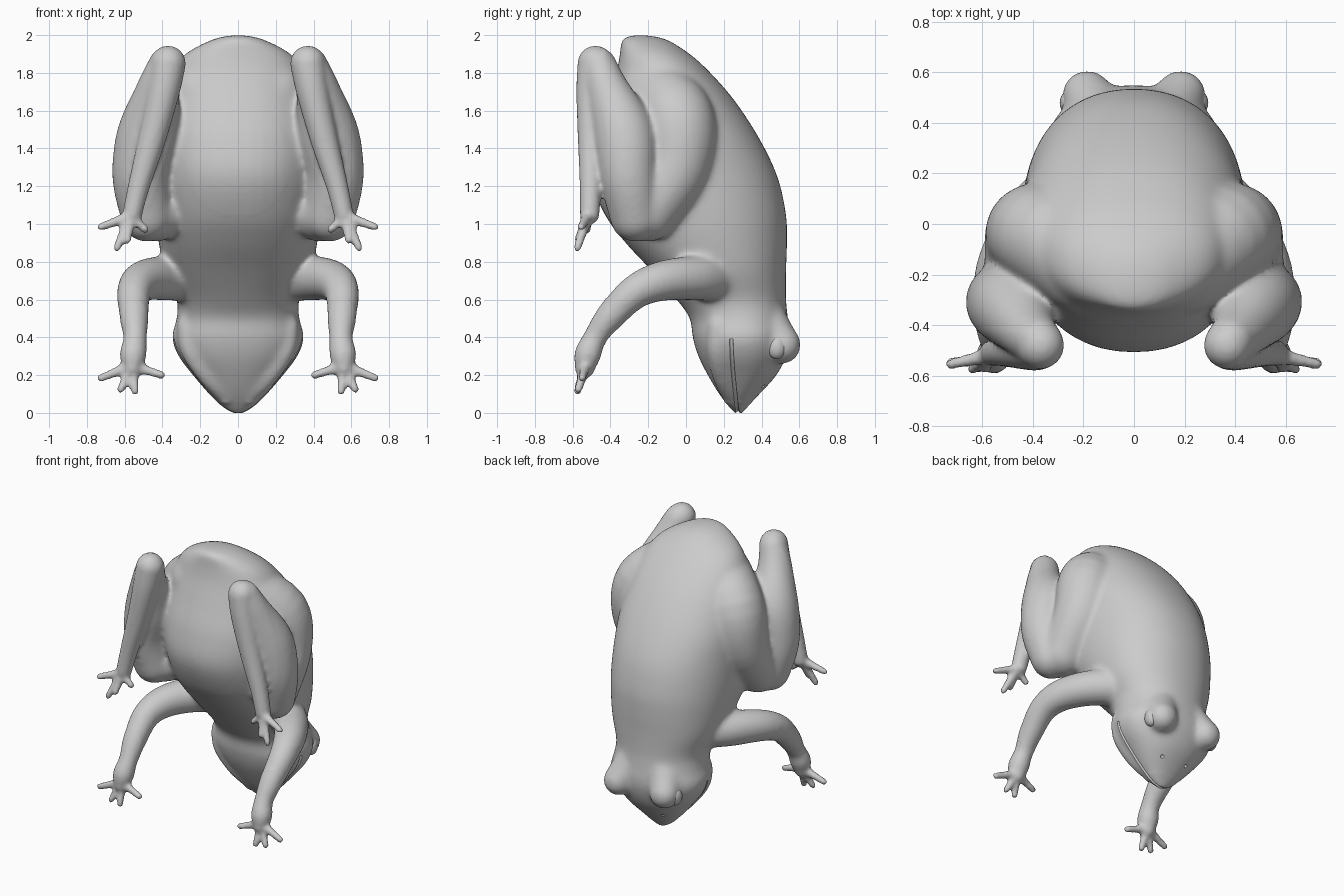
import bpy, bmesh, math
from mathutils import Vector, Matrix
from mathutils.bvhtree import BVHTree

if "Cube" in bpy.data.objects:
    bpy.data.objects.remove(bpy.data.objects["Cube"])

skin = bpy.data.materials.new("grey_skin")
skin.use_nodes = True
skin.diffuse_color = (0.6, 0.6, 0.6, 1)
skin.node_tree.nodes["Principled BSDF"].inputs["Base Color"].default_value = (0.6, 0.6, 0.6, 1)


def smooth_samples(points, steps=5):
    """Catmull-Rom samples through tuples of any length."""
    p = [points[0]] + list(points) + [points[-1]]
    out = []
    for i in range(1, len(p) - 2):
        for s in range(steps):
            t = s / steps
            out.append([0.5 * (2 * b + (c - a) * t + (2 * a - 5 * b + 4 * c - d) * t * t
                               + (3 * b - a - 3 * c + d) * t ** 3)
                        for a, b, c, d in zip(p[i - 1], p[i], p[i + 1], p[i + 2])])
    return out + [list(points[-1])]


def loft(bm, rings):
    loops = [[bm.verts.new(co) for co in ring] for ring in rings]
    n = len(loops[0])
    for a, b in zip(loops, loops[1:]):
        for i in range(n):
            j = (i + 1) % n
            bm.faces.new((a[i], a[j], b[j], b[i]))
    bm.faces.new(loops[0][::-1])
    bm.faces.new(loops[-1])


def ball(bm, centre, radii):
    bmesh.ops.create_uvsphere(bm, u_segments=24, v_segments=14, radius=1,
                              matrix=Matrix.Translation(centre) @ Matrix.Diagonal((*radii, 1)))


def limb(bm, points, side, sides=16, rounded=True):
    """Round tube through (x, y, z, radius) points."""
    pts = smooth_samples([(side * x, y, z, r) for x, y, z, r in points])
    pos = [Vector(p[:3]) for p in pts]
    rings = []
    normal = Vector((1, 0.2, 0.1))
    for i, p in enumerate(pos):
        tangent = (pos[min(i + 1, len(pos) - 1)] - pos[max(i - 1, 0)]).normalized()
        normal = (normal - tangent * normal.dot(tangent)).normalized()
        across = tangent.cross(normal)
        rings.append([p + pts[i][3] * (normal * math.cos(k * math.tau / sides)
                                       + across * math.sin(k * math.tau / sides)) for k in range(sides)])
    loft(bm, rings)
    if rounded:
        for p in (pts[0], pts[-1]):
            ball(bm, p[:3], [p[3]] * 3)


def make_object(name, bm):
    bmesh.ops.recalc_face_normals(bm, faces=bm.faces[:])
    mesh = bpy.data.meshes.new(name)
    bm.to_mesh(mesh)
    bm.free()
    mesh.materials.append(skin)
    ob = bpy.data.objects.new(name, mesh)
    bpy.context.collection.objects.link(ob)
    return ob


def apply_modifiers(ob):
    dep = bpy.context.evaluated_depsgraph_get()
    mesh = bpy.data.meshes.new_from_object(ob.evaluated_get(dep))
    ob.modifiers.clear()
    ob.data = mesh


# Torso and head: height, belly y, back y, half width
sections = [
    (1.999, -.29, -.2, .04), (1.975, -.34, -.1, .14), (1.9, -.35, .02, .28), (1.8, -.37, .13, .36),
    (1.65, -.42, .26, .41), (1.45, -.485, .39, .45), (1.25, -.505, .485, .45), (1.05, -.43, .53, .44),
    (.9, -.32, .535, .42), (.75, -.18, .53, .385), (.6, -.05, .53, .325), (.5, .02, .54, .325),
    (.4, .035, .55, .35), (.3, .065, .53, .315), (.2, .115, .48, .24), (.1, .175, .39, .155),
    (.03, .23, .325, .08), (-.002, .262, .298, .025)]
bm = bmesh.new()
rings = []
for z, y0, y1, w in smooth_samples(sections):
    ring = []
    for k in range(48):
        c, s = math.cos(k * math.tau / 48), math.sin(k * math.tau / 48)
        ring.append(Vector((w * math.copysign(abs(c) ** .92, c),
                            (y0 + y1) / 2 + (y1 - y0) / 2 * math.copysign(abs(s) ** .92, s), z)))
    rings.append(ring)
loft(bm, rings)

# Limbs
thigh = [(.19, -.17, 1.69, .19), (.36, -.045, 1.55, .2), (.41, -.055, 1.3, .183), (.435, -.2, 1.06, .155)]
shank = [(.485, -.27, 1.04, .135), (.515, -.305, 1.25, .152), (.475, -.33, 1.48, .165), (.42, -.42, 1.72, .115),
         (.38, -.46, 1.84, .095)]
foot = [(.37, -.48, 1.85, .094), (.395, -.495, 1.7, .086), (.455, -.5, 1.45, .073), (.525, -.505, 1.2, .058),
        (.56, -.51, 1.05, .052)]
arm = [(.22, .18, .715, .13), (.38, .06, .715, .12), (.5, -.12, .7, .108), (.55, -.27, .64, .092),
       (.55, -.4, .51, .078), (.545, -.48, .4, .062), (.555, -.52, .31, .07), (.56, -.535, .24, .054)]
toe_tips = [(.725, -.555, .985), (.64, -.575, .875), (.585, -.57, .915), (.49, -.525, .97)]
finger_tips = [(.725, -.55, .185), (.62, -.57, .125), (.545, -.575, .115), (.405, -.555, .2)]
# Raised eye sockets, running back into the crown, and the lower jaw rims
socket = [(.1, .4, .55, .11), (.14, .435, .45, .12), (.185, .508, .36, .102)]
jaw = [(.27, .17, .46, .055), (.25, .165, .33, .055), (.16, .19, .19, .05), (.06, .235, .08, .04)]

for side in (1, -1):
    for path in (thigh, shank, foot, arm, socket, jaw):
        limb(bm, path, side, 24)
    for root, tips in (((.57, -.52, 1.04), toe_tips), ((.56, -.53, .25), finger_tips)):
        for tip in tips:
            mid = [(a + b) / 2 for a, b in zip(root, tip)]
            limb(bm, [(*root, .036), (*mid, .026), (*tip, .022)], side, 12)

body = make_object("frog_body", bm)
remesh = body.modifiers.new("fuse", 'REMESH')
remesh.mode = 'VOXEL'
remesh.voxel_size = .013
relax = body.modifiers.new("relax", 'SMOOTH')
relax.factor = .5
relax.iterations = 5
apply_modifiers(body)

# Blend the joints further everywhere except the thin hands and feet
trunk = body.vertex_groups.new(name="trunk")
trunk.add([v.index for v in body.data.vertices if v.co.y > -.42 and v.co.z > .06], 1, 'REPLACE')
blend = body.modifiers.new("blend", 'SMOOTH')
blend.factor = .5
blend.iterations = 25
blend.vertex_group = "trunk"
apply_modifiers(body)

# Mouth groove and nostrils, cut where rays towards the head meet the skin
tree = BVHTree.FromPolygons([v.co for v in body.data.vertices], [p.vertices for p in body.data.polygons])
lip = []
for k in range(25):
    a = math.radians(-172 + k * 164 / 24)
    way = Vector((math.cos(a), 0, math.sin(a)))
    start = Vector((0, .275 - .035 * abs(math.cos(a)), .44))
    hit = tree.ray_cast(start + way, -way)[0]
    lip.append((*hit, .01))
bm = bmesh.new()
limb(bm, lip, 1, 8, rounded=False)
for side in (1, -1):
    hit = tree.ray_cast(Vector((side * .1, 1, .14)), Vector((0, -1, 0)))[0]
    ball(bm, hit, (.012, .012, .012))
cutter = make_object("mouth_cutter", bm)
cut = body.modifiers.new("mouth", 'BOOLEAN')
cut.operation = 'DIFFERENCE'
cut.object = cutter
apply_modifiers(body)
bpy.data.objects.remove(cutter)

# Eyeballs
bm = bmesh.new()
for side in (1, -1):
    ball(bm, (side * .254, .48, .347), (.04, .05, .062))
eyes = make_object("eyes", bm)

for ob in (body, eyes):
    ob.data.materials.clear()
    ob.data.materials.append(skin)
    bpy.ops.object.select_all(action='DESELECT')
    ob.select_set(True)
    bpy.context.view_layer.objects.active = ob
    bpy.ops.object.shade_smooth_by_angle(angle=math.radians(50))
